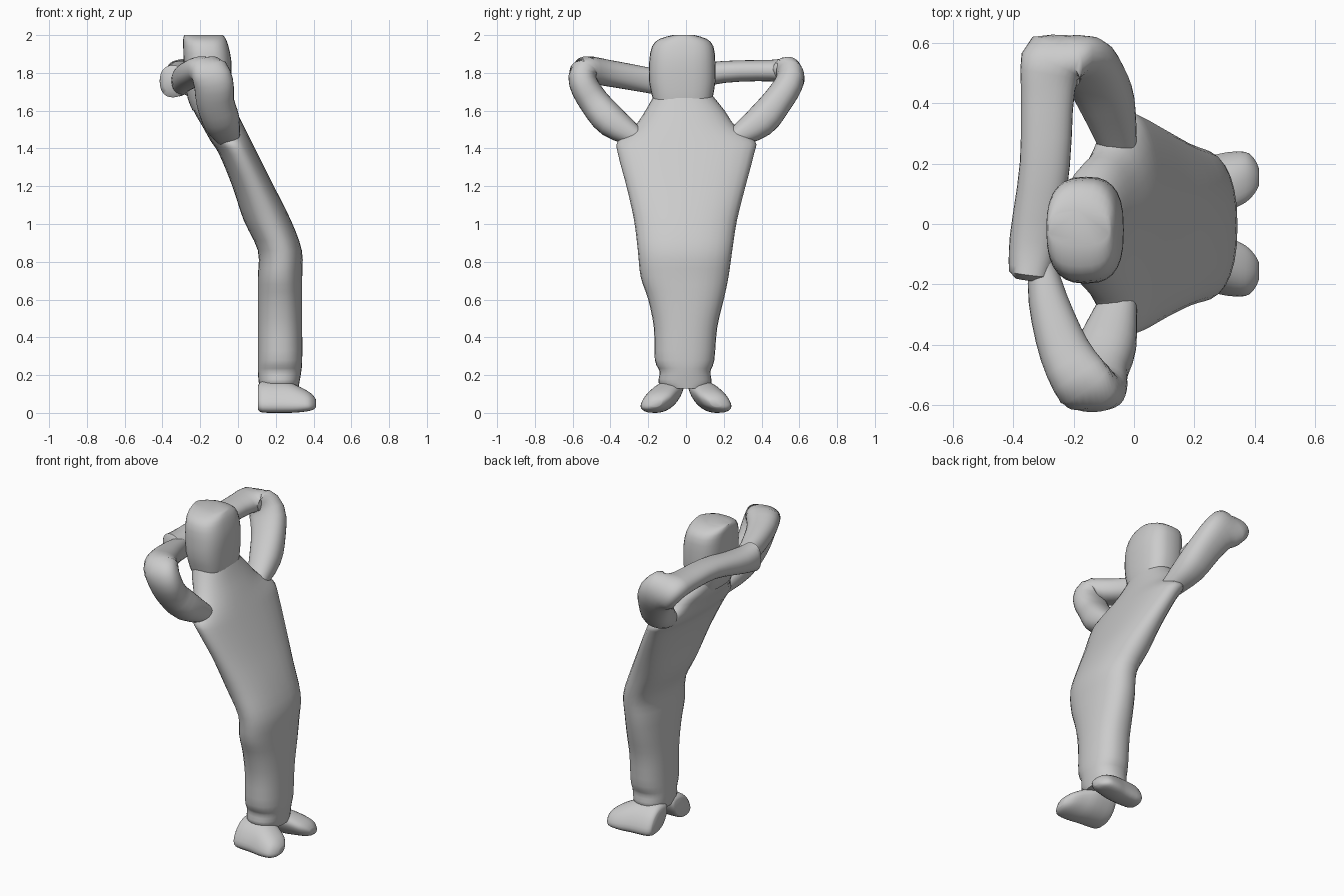
import bpy, bmesh, math
from mathutils import Vector

SEG = 28


def smooth_rows(rows, steps=3):
    """Catmull-Rom interpolation of the rows of numbers."""
    out = []
    for i in range(len(rows) - 1):
        p = [rows[max(i - 1, 0)], rows[i], rows[i + 1], rows[min(i + 2, len(rows) - 1)]]
        for s in range(steps):
            t = s / steps
            out.append([0.5 * (2 * b + (c - a) * t + (2 * a - 5 * b + 4 * c - d) * t * t
                               + (3 * b - a - 3 * c + d) * t ** 3) for a, b, c, d in zip(*p)])
    return out + [list(rows[-1])]


def ring(centre, u, v, n):
    """Superellipse ring spanned by the half axes u and v."""
    pts = []
    for k in range(SEG):
        a = 2 * math.pi * k / SEG
        c, s = math.cos(a), math.sin(a)
        pts.append(centre + u * math.copysign(abs(c) ** (2 / n), c)
                   + v * math.copysign(abs(s) ** (2 / n), s))
    return pts


def loft(name, rings):
    bm = bmesh.new()
    loops = [[bm.verts.new(p) for p in r] for r in rings]
    for a, b in zip(loops, loops[1:]):
        for k in range(SEG):
            j = (k + 1) % SEG
            bm.faces.new((a[k], a[j], b[j], b[k]))
    bm.faces.new(loops[0][::-1])
    bm.faces.new(loops[-1])
    bmesh.ops.recalc_face_normals(bm, faces=bm.faces)
    me = bpy.data.meshes.new(name)
    bm.to_mesh(me)
    bm.free()
    ob = bpy.data.objects.new(name, me)
    bpy.context.collection.objects.link(ob)
    bpy.ops.object.select_all(action='DESELECT')
    ob.select_set(True)
    bpy.context.view_layer.objects.active = ob
    bpy.ops.object.shade_smooth_by_angle(angle=math.radians(50))
    return ob


def stack(name, rows, n, steps=3):
    """Horizontal sections: z, x min, x max, y min, y max."""
    rings = []
    for z, x0, x1, y0, y1 in smooth_rows(rows, steps):
        rings.append(ring(Vector(((x0 + x1) / 2, (y0 + y1) / 2, z)),
                          Vector(((x1 - x0) / 2, 0, 0)), Vector((0, (y1 - y0) / 2, 0)), n))
    return loft(name, rings)


def limb(name, rows):
    """Tube along a path: x, y, z, half width, half thickness."""
    rows = smooth_rows(rows)
    pts = [Vector(r[:3]) for r in rows]
    rings = []
    for i, r in enumerate(rows):
        t = (pts[min(i + 1, len(pts) - 1)] - pts[max(i - 1, 0)]).normalized()
        u = (Vector((1, 0, 0)) - t * t.x).normalized()
        v = t.cross(u)
        rings.append(ring(pts[i], u * r[3], v * r[4], 2.3))
    # rounded tip
    t = (pts[-1] - pts[-2]).normalized()
    rings.append([pts[-1] + t * 0.02 + (p - pts[-1]) * 0.65 for p in rings[-1]])
    return loft(name, rings)


# robe-like body, from ankles to shoulders
stack("body", [
    (0.13, 0.115, 0.32, -0.11, 0.11), (0.16, 0.11, 0.325, -0.145, 0.135),
    (0.22, 0.105, 0.335, -0.14, 0.13), (0.28, 0.105, 0.34, -0.165, 0.15),
    (0.45, 0.105, 0.34, -0.17, 0.165), (0.60, 0.105, 0.34, -0.20, 0.20),
    (0.72, 0.105, 0.34, -0.24, 0.225), (0.86, 0.105, 0.338, -0.255, 0.245),
    (1.02, 0.03, 0.28, -0.275, 0.27), (1.20, -0.03, 0.19, -0.315, 0.315),
    (1.37, -0.10, 0.105, -0.36, 0.36), (1.44, -0.145, 0.07, -0.36, 0.365),
    (1.52, -0.19, 0.03, -0.27, 0.26), (1.60, -0.235, -0.01, -0.215, 0.205),
    (1.68, -0.255, -0.045, -0.17, 0.14)], 2.3)

# flat-topped head
stack("head", [
    (1.60, -0.24, -0.05, -0.16, 0.13), (1.66, -0.265, -0.04, -0.175, 0.14),
    (1.75, -0.28, -0.035, -0.195, 0.155), (1.86, -0.288, -0.035, -0.195, 0.155),
    (1.94, -0.29, -0.05, -0.18, 0.145), (1.98, -0.29, -0.065, -0.14, 0.11),
    (2.00, -0.285, -0.08, -0.07, 0.045)], 2.7, 2)

# arms folded behind the head
limb("left_arm", [
    (-0.05, 0.25, 1.45, 0.06, 0.05), (-0.085, 0.39, 1.54, 0.09, 0.085),
    (-0.125, 0.48, 1.645, 0.10, 0.08), (-0.18, 0.545, 1.745, 0.11, 0.075),
    (-0.26, 0.54, 1.805, 0.115, 0.07), (-0.285, 0.45, 1.812, 0.09, 0.057),
    (-0.295, 0.20, 1.805, 0.083, 0.058), (-0.33, -0.05, 1.765, 0.082, 0.07),
    (-0.345, -0.165, 1.755, 0.07, 0.085)])
limb("right_arm", [
    (-0.05, -0.25, 1.45, 0.06, 0.05), (-0.085, -0.39, 1.54, 0.095, 0.085),
    (-0.12, -0.485, 1.645, 0.10, 0.08), (-0.13, -0.545, 1.75, 0.105, 0.075),
    (-0.165, -0.53, 1.815, 0.10, 0.072), (-0.23, -0.42, 1.80, 0.085, 0.07),
    (-0.285, -0.25, 1.77, 0.065, 0.068), (-0.31, -0.09, 1.74, 0.04, 0.065)])

# feet: sections along x, leaning in towards the ankle
FOOT = [(0.105, 0.115, 0.065, 0.08, 0.062), (0.13, 0.115, 0.082, 0.085, 0.083),
        (0.24, 0.12, 0.088, 0.085, 0.085), (0.31, 0.14, 0.085, 0.074, 0.072),
        (0.37, 0.155, 0.075, 0.062, 0.053), (0.40, 0.158, 0.05, 0.054, 0.036),
        (0.414, 0.155, 0.025, 0.05, 0.018)]
for side, name in ((1, "left_foot"), (-1, "right_foot")):
    loft(name, [ring(Vector((x, side * y, z)), Vector((0, w, 0)),
                     Vector((0, -side * h * 0.55, h)), 2.4)
                for x, y, w, z, h in smooth_rows(FOOT)])
